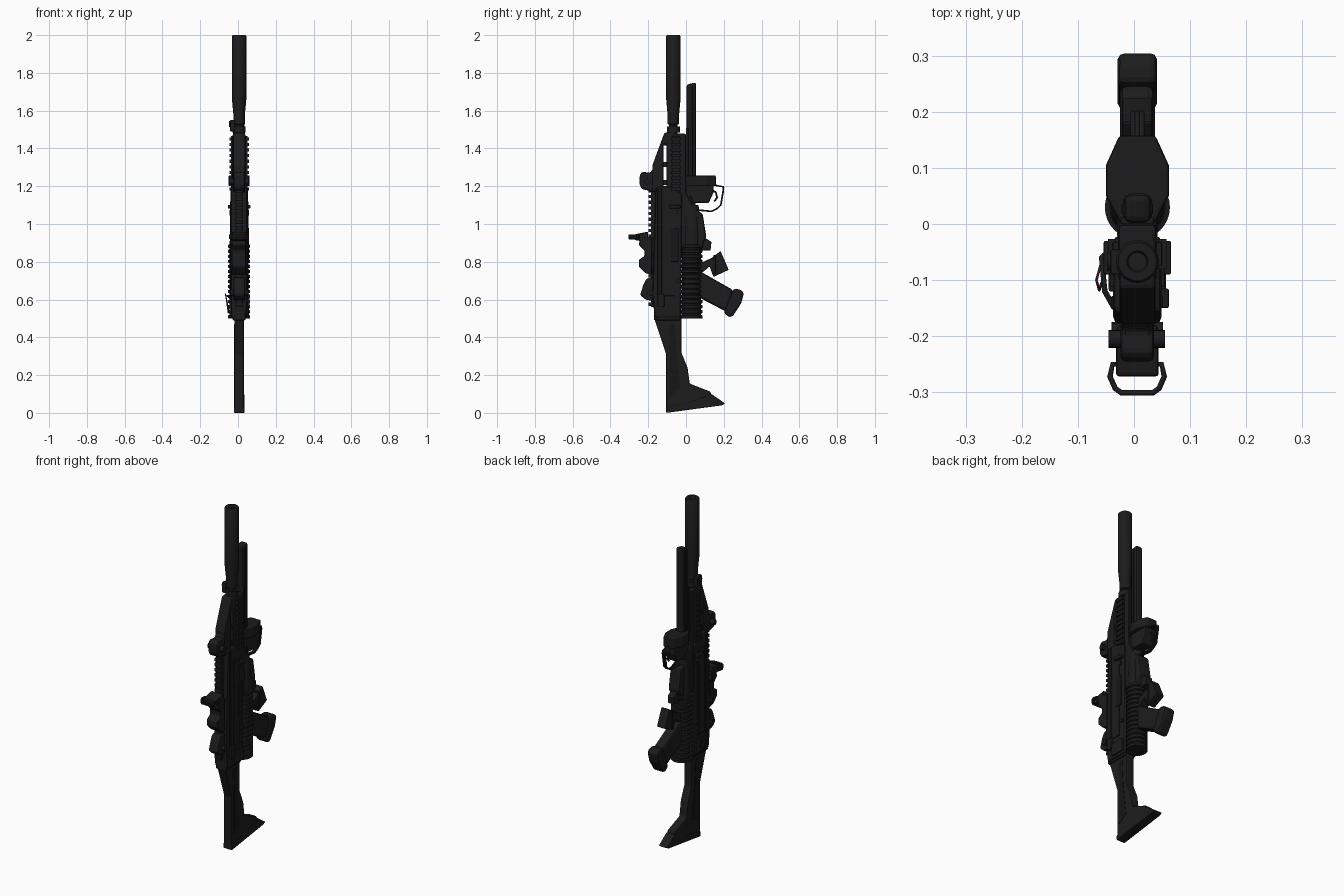
import bpy, bmesh, math
from mathutils import Vector, Matrix

CX = 0.006  # centre line of the model in x


def material(name, c):
    m = bpy.data.materials.new(name)
    m.diffuse_color = (*c, 1)
    return m


BLACK = material("matt_black", (0.0115, 0.0115, 0.0115))
DARK = material("deep_black", (0.008, 0.008, 0.008))
MAROON = material("maroon", (0.05, 0.008, 0.025))


def finish(name, bm, mat, bevel=0.0, smooth=False):
    bmesh.ops.recalc_face_normals(bm, faces=bm.faces)
    me = bpy.data.meshes.new(name)
    bm.to_mesh(me)
    bm.free()
    me.materials.append(mat)
    ob = bpy.data.objects.new(name, me)
    bpy.context.collection.objects.link(ob)
    if bevel:
        mod = ob.modifiers.new("bevel", 'BEVEL')
        mod.width = bevel
        mod.segments = 2
        mod.limit_method = 'ANGLE'
    if smooth:
        bpy.context.view_layer.objects.active = ob
        ob.select_set(True)
        bpy.ops.object.shade_smooth_by_angle(angle=math.radians(35))
        ob.select_set(False)
    return ob


def prism(name, pts, half, bevel=0.006, x=CX, mat=BLACK):
    """Side profile in (y, z), extruded across x."""
    bm = bmesh.new()
    f = bm.faces.new([bm.verts.new((x - half, y, z)) for y, z in pts])
    r = bmesh.ops.extrude_face_region(bm, geom=[f])
    bmesh.ops.translate(bm, vec=(2 * half, 0, 0),
                        verts=[v for v in r["geom"] if isinstance(v, bmesh.types.BMVert)])
    return finish(name, bm, mat, bevel)


def box(name, y0, y1, z0, z1, half, bevel=0.004, x=CX, mat=BLACK):
    return prism(name, [(y0, z0), (y1, z0), (y1, z1), (y0, z1)], half, bevel, x, mat)


def lathe(name, prof, y, x=CX, n=32, mat=BLACK):
    """(radius, z) profile spun round a vertical axis."""
    bm = bmesh.new()
    vs = [bm.verts.new((x + r, y, z)) for r, z in prof]
    es = [bm.edges.new(p) for p in zip(vs, vs[1:])]
    bmesh.ops.spin(bm, geom=vs + es, cent=(x, y, 0), axis=(0, 0, 1), angle=2 * math.pi, steps=n)
    bmesh.ops.remove_doubles(bm, verts=bm.verts, dist=1e-5)
    return finish(name, bm, mat, smooth=True)


def pin(name, x0, x1, y, z, r, mat=BLACK):
    """Short cylinder lying along x."""
    bm = bmesh.new()
    m = Matrix.Translation(((x0 + x1) / 2, y, z)) @ Matrix.Rotation(math.pi / 2, 4, 'Y')
    bmesh.ops.create_cone(bm, cap_ends=True, segments=16, radius1=r, radius2=r,
                          depth=abs(x1 - x0), matrix=m)
    return finish(name, bm, mat, smooth=True)


def tube(name, pts, r, closed=False, mat=BLACK):
    cu = bpy.data.curves.new(name, 'CURVE')
    cu.dimensions = '3D'
    cu.bevel_depth = r
    cu.bevel_resolution = 2
    s = cu.splines.new('POLY')
    s.points.add(len(pts) - 1)
    for p, c in zip(s.points, pts):
        p.co = (*c, 1)
    s.use_cyclic_u = closed
    cu.materials.append(mat)
    ob = bpy.data.objects.new(name, cu)
    bpy.context.collection.objects.link(ob)
    bpy.context.view_layer.objects.active = ob
    ob.select_set(True)
    bpy.ops.object.convert(target='MESH')
    ob.select_set(False)


def teeth(name, z0, z1, pitch, y0, y1, half, x=CX):
    """Row of rail teeth."""
    bm = bmesh.new()
    for i in range(int((z1 - z0) / pitch + 0.01)):
        m = Matrix.Translation((x, (y0 + y1) / 2, z0 + pitch * (i + 0.5))) @ \
            Matrix.Diagonal((2 * half, y1 - y0, pitch * 0.55, 1))
        bmesh.ops.create_cube(bm, size=1, matrix=m)
    return finish(name, bm, BLACK)


# Long muzzle tube and barrel, hollow at the end
lathe("muzzle_tube", [(0, 1.97), (0.016, 1.97), (0.016, 1.992), (0.019, 2.0), (0.034, 2.0),
                      (0.038, 1.994), (0.038, 1.66), (0.031, 1.585), (0.031, 1.53),
                      (0.022, 1.525), (0.022, 1.4), (0, 1.4)], -0.067)
lathe("barrel_collar", [(0, 1.515), (0.034, 1.515), (0.034, 1.485), (0, 1.485)], -0.067)
pin("collar_knob", -0.048, -0.015, -0.067, 1.53, 0.016)
box("collar_block", -0.09, -0.045, 1.49, 1.55, 0.012, x=-0.03)

# Lower barrel with slanted end
prism("lower_barrel", [(0.002, 1.2), (0.054, 1.2), (0.054, 1.75), (0.002, 1.738)], 0.024, 0.012)
box("lower_barrel_strip", -0.001, 0.012, 1.2, 1.51, 0.03)
for s in (-1, 1):
    box("barrel_side_rib", 0.018, 0.036, 1.25, 1.73, 0.004, 0.002, CX + s * 0.024, DARK)

# Main receiver and front shell
prism("receiver", [(-0.16, 1.2), (-0.178, 0.62), (-0.165, 0.5), (-0.025, 0.5),
                   (-0.02, 1.16), (-0.07, 1.2)], 0.043, 0.012)
prism("upper_shell", [(-0.06, 1.49), (-0.115, 1.482), (-0.178, 1.31), (-0.178, 1.17),
                      (-0.12, 1.17), (-0.12, 1.42), (-0.06, 1.425)], 0.032, 0.006)
box("handguard", -0.103, 0.0, 1.13, 1.478, 0.034, 0.008)
for z in (1.22, 1.315, 1.43):
    box("shell_bridge", -0.13, -0.09, z - 0.014, z + 0.014, 0.026, 0.002)
for s in (-1, 1):
    x = CX + s * 0.037
    box("side_rail_base", -0.075, -0.032, 1.17, 1.465, 0.007, 0.002, x)
    teeth("side_rail_teeth", 1.17, 1.465, 0.0295, -0.08, -0.027, 0.007, CX + s * 0.045)
    # Receiver side details
    box("receiver_ridge", -0.112, -0.06, 0.62, 1.12, 0.005, 0.002, CX + s * 0.044)
    box("rear_hinge_plate", -0.12, -0.03, 0.515, 0.59, 0.006, 0.003, CX + s * 0.045)
    box("upper_ridge", -0.15, -0.128, 0.6, 1.19, 0.004, 0.002, CX + s * 0.042, DARK)
    pin("front_pin", CX + s * 0.04, CX + s * 0.052, -0.055, 1.06, 0.014)
    pin("rear_pin", CX + s * 0.04, CX + s * 0.052, -0.04, 0.7, 0.011)
    box("charging_handle", -0.09, -0.03, 1.083, 1.1, 0.012, 0.003, CX + s * 0.048)
box("ejection_cover", -0.08, -0.04, 0.8, 0.98, 0.003, 0.001, CX + 0.049, DARK)
box("side_lug", -0.15, -0.115, 0.56, 0.63, 0.01, 0.003, 0.052)

# Top rail
box("top_rail", -0.186, -0.15, 0.56, 1.28, 0.017, 0.002)
teeth("top_rail_teeth", 0.56, 1.22, 0.03, -0.198, -0.18, 0.021)

# Front sight, folded
prism("front_sight", [(-0.17, 1.17), (-0.235, 1.185), (-0.245, 1.21), (-0.245, 1.26),
                      (-0.23, 1.277), (-0.19, 1.27), (-0.17, 1.3)], 0.03, 0.01)
pin("front_sight_screw", -0.045, 0.055, -0.205, 1.225, 0.016)

# Optic: body, clamps and open window frame
prism("optic_body", [(-0.18, 0.73), (-0.215, 0.74), (-0.25, 0.775), (-0.25, 0.81), (-0.22, 0.83),
                     (-0.22, 0.86), (-0.25, 0.89), (-0.24, 0.935), (-0.18, 0.93)], 0.036, 0.006)
prism("optic_hood", [(-0.24, 0.91), (-0.272, 0.915), (-0.272, 0.945), (-0.2, 0.96), (-0.2, 0.91)], 0.038)
frame = [(-0.041, -0.25), (-0.046, -0.272), (-0.036, -0.293), (-0.024, -0.301),
         (0.036, -0.301), (0.048, -0.293), (0.058, -0.272), (0.053, -0.25)]
for dz in (-0.008, 0.0, 0.008):
    tube("optic_window_frame", [(x * 0.93, y, 0.932 + dz) for x, y in frame], 0.005, True)
for z in (0.77, 0.9):
    pin("optic_clamp", -0.038, 0.0, -0.19, z, 0.014)

# Rear sight
prism("rear_sight", [(-0.165, 0.59), (-0.215, 0.6), (-0.243, 0.625), (-0.225, 0.68),
                     (-0.21, 0.71), (-0.17, 0.72)], 0.03, 0.008)
pin("rear_sight_knob", -0.04, 0.052, -0.19, 0.635, 0.015)

# Side lever and cord on the left
tube("side_loop", [(-0.035, -0.04, 0.61), (-0.058, -0.06, 0.62), (-0.052, -0.12, 0.62),
                   (-0.035, -0.15, 0.61)], 0.005)
tube("cord", [(-0.05, -0.06, 0.55), (-0.06, -0.075, 0.6), (-0.067, -0.1, 0.63),
              (-0.062, -0.118, 0.6), (-0.052, -0.09, 0.53)], 0.0025, True, MAROON)

# Ribbed round handle under the receiver
ribs = [(0, 0.5), (0.056, 0.5)]
N = 15
for i in range(N):
    z = 0.5 + 0.4 * i / N
    ribs += [(0.058, z + 0.002), (0.058, z + 0.016), (0.050, z + 0.019), (0.050, z + 0.0255)]
ribs += [(0.05, 0.9), (0.046, 1.03), (0.036, 1.1), (0, 1.1)]
lathe("ribbed_handle", ribs, 0.03)

# Lower housing ahead of the ribbed handle
prism("lower_housing", [(-0.03, 0.87), (0.09, 0.87), (0.09, 0.9), (0.108, 0.93), (0.088, 1.055),
                        (0.055, 1.072), (-0.01, 1.18), (-0.03, 1.18)], 0.036, 0.01)
prism("magazine_catch", [(0.08, 0.86), (0.13, 0.86), (0.135, 0.905), (0.105, 0.925), (0.08, 0.92)], 0.02, 0.004)
box("housing_link", 0.0, 0.05, 1.05, 1.26, 0.026, 0.006)

# Slanted magazine stub and pistol grip
prism("magazine_stub", [(0.07, 0.79), (0.135, 0.82), (0.183, 0.857), (0.226, 0.757),
                        (0.145, 0.72), (0.125, 0.775), (0.07, 0.73)], 0.027, 0.005)
box("magazine_band", 0.145, 0.158, 0.735, 0.835, 0.03, 0.002, mat=DARK)
prism("pistol_grip", [(0.06, 0.755), (0.1, 0.735), (0.25, 0.65), (0.215, 0.535), (0.08, 0.605),
                      (0.06, 0.63)], 0.031, 0.014)
prism("grip_cap", [(0.25, 0.657), (0.29, 0.653), (0.307, 0.635), (0.292, 0.58), (0.25, 0.515),
                   (0.232, 0.504), (0.2, 0.53)], 0.035, 0.012)

# Lower trigger unit: eight-sided block, body, guard and trigger
bm = bmesh.new()
ring = [(-0.03, 0.0), (0.03, 0.0), (0.056, 0.05), (0.056, 0.105), (0.032, 0.158),
        (-0.032, 0.158), (-0.056, 0.105), (-0.056, 0.05)]
f = bm.faces.new([bm.verts.new((CX + x, y, 1.2)) for x, y in ring])
r = bmesh.ops.extrude_face_region(bm, geom=[f])
bmesh.ops.translate(bm, vec=(0, 0, 0.057), verts=[v for v in r["geom"] if isinstance(v, bmesh.types.BMVert)])
finish("trigger_block", bm, BLACK, 0.006)
prism("trigger_body", [(0.02, 1.21), (0.145, 1.21), (0.145, 1.165), (0.12, 1.11),
                       (0.04, 1.11), (0.02, 1.15)], 0.036, 0.008)
guard = [(0.145, 1.207), (0.197, 1.197), (0.198, 1.18), (0.184, 1.1), (0.165, 1.082), (0.135, 1.067),
         (0.07, 1.073), (0.024, 1.088), (0.02, 1.13)]
for s in (-1, 0, 1):
    tube("trigger_guard", [(CX + s * 0.008, y, z) for y, z in guard], 0.0045)
tube("lower_trigger", [(CX, 0.135, 1.18), (CX, 0.158, 1.168), (CX, 0.165, 1.14), (CX, 0.15, 1.12)], 0.005)

# Stock with neck, arm and butt plate
prism("stock", [(-0.168, 0.5), (-0.168, 0.545), (-0.025, 0.545), (-0.025, 0.32), (0.008, 0.24),
                (0.02, 0.155), (0.13, 0.112), (0.2, 0.047), (-0.105, 0.003), (-0.105, 0.31)][:7]
      + [(0.135, 0.08), (0.205, 0.045), (-0.105, 0.003), (-0.105, 0.31)], 0.025, 0.006)
for s in (-1, 1):
    prism("stock_side_panel", [(-0.09, 0.47), (-0.06, 0.47), (-0.05, 0.3), (-0.03, 0.13), (-0.085, 0.09),
                               (-0.085, 0.3)], 0.002, 0, CX + s * 0.025, DARK)
prism("butt_plate", [(-0.105, 0.0), (-0.105, 0.03), (0.02, 0.055), (0.135, 0.1), (0.207, 0.05), (0.19, 0.04)],
      0.028, 0.004)
box("stock_hinge", -0.17, -0.03, 0.49, 0.535, 0.034, 0.006)
